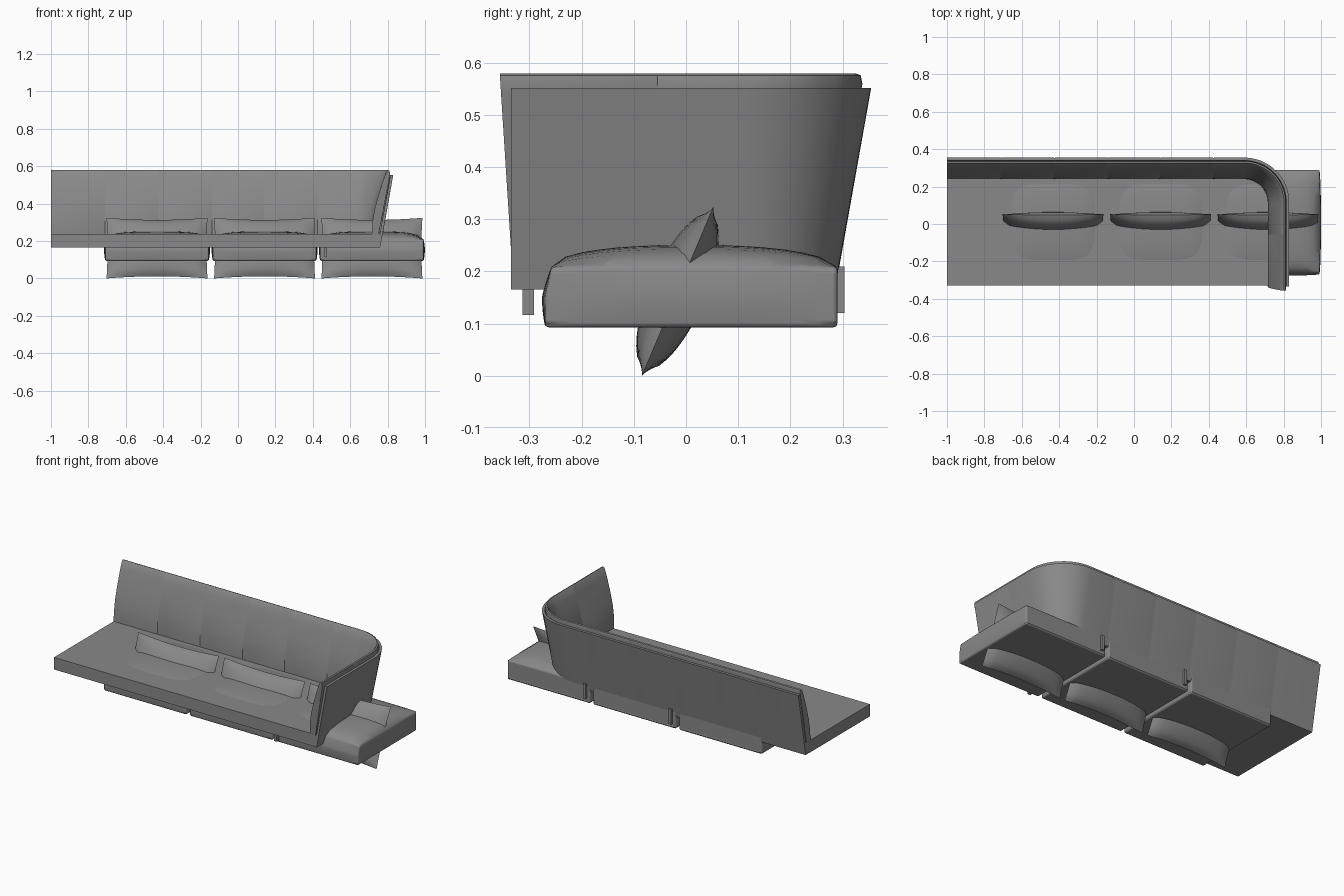
import bpy, bmesh
from math import sin, cos, pi
from mathutils import Matrix, Vector

cube = bpy.data.objects.get("Cube")
if cube:
    bpy.data.objects.remove(cube, do_unlink=True)

GREY = (0.25, 0.25, 0.25, 1)
fabric = bpy.data.materials.new("grey_fabric")
fabric.use_nodes = True
fabric.diffuse_color = GREY
fabric.node_tree.nodes["Principled BSDF"].inputs["Base Color"].default_value = GREY


def finish(bm, name, angle=0.6):
    bmesh.ops.recalc_face_normals(bm, faces=bm.faces)
    mesh = bpy.data.meshes.new(name)
    bm.to_mesh(mesh)
    bm.free()
    ob = bpy.data.objects.new(name, mesh)
    bpy.context.collection.objects.link(ob)
    mesh.materials.append(fabric)
    bpy.ops.object.select_all(action='DESELECT')
    ob.select_set(True)
    bpy.context.view_layer.objects.active = ob
    bpy.ops.object.shade_smooth_by_angle(angle=angle)
    return ob


def box(name, lo, hi):
    lo, hi = Vector(lo), Vector(hi)
    bm = bmesh.new()
    bmesh.ops.create_cube(bm, size=1)
    for v in bm.verts:
        v.co = (lo + hi) / 2 + v.co * (hi - lo)
    return finish(bm, name)


def soft_shape(name, shape, cuts, bevel=0):
    """Subdivided cube remapped by shape(u, v, w), each in -1..1."""
    bm = bmesh.new()
    bmesh.ops.create_cube(bm, size=2)
    bmesh.ops.subdivide_edges(bm, edges=bm.edges[:], cuts=cuts, use_grid_fill=True)
    for v in bm.verts:
        v.co = shape(*v.co)
    bmesh.ops.remove_doubles(bm, verts=bm.verts, dist=0.0002)
    ob = finish(bm, name, 0.9)
    if bevel:
        mod = ob.modifiers.new("soft_edges", 'BEVEL')
        mod.width, mod.segments, mod.angle_limit = bevel, 3, 0.9
    return ob


# Plan line of the back and arm: (x, y, outward x, outward y, is seam)
BACK, SIDE, LEFT, FRONT, R = 0.285, 0.76, -1.0, -0.335, 0.17
SEAM = 0.004
plan = [(LEFT, BACK, 0, 1, False)]
for x in (-0.71, -0.425, -0.14, 0.14, 0.425):
    plan += [(x + o, BACK, 0, 1, o == 0) for o in (-SEAM, 0, SEAM)]
for i in range(17):
    a = pi / 2 * (1 - i / 16)
    plan.append((SIDE - R + R * cos(a), BACK - R + R * sin(a), cos(a), sin(a), i == 8))
plan += [(SIDE, -0.055 + o, 1, 0, o == 0) for o in (SEAM, 0, -SEAM)]
plan.append((SIDE, FRONT, 1, 0, False))


def sweep(name, section, flare):
    """Carry a section of (outward offset, height) along the plan line."""
    bm = bmesh.new()
    mid = sum(d for d, z in section) / len(section)
    rings = []
    for i, (x, y, nx, ny, seam) in enumerate(plan):
        ring = []
        for d, z in section:
            if seam:
                d = mid + (d - mid) * 0.96
            lean = flare * (z - 0.235) / 0.345 if i == len(plan) - 1 else 0
            ring.append(bm.verts.new((x + nx * d, y + ny * d - lean, z)))
        rings.append(ring)
    n = len(section)
    for a, b in zip(rings, rings[1:]):
        for j in range(n):
            bm.faces.new((a[j], a[(j + 1) % n], b[(j + 1) % n], b[j]))
    bm.faces.new(rings[0])
    bm.faces.new(rings[-1])
    return finish(bm, name)


# Leaning outer shell and the padded lining inside it
sweep("back_shell", [(0, 0.165), (0.07, 0.552), (0.055, 0.552), (-0.015, 0.165)], 0)
sweep("back_padding", [(-0.045, 0.235), (-0.043, 0.29), (-0.03, 0.37), (-0.008, 0.45),
                       (0.018, 0.53), (0.033, 0.568), (0.042, 0.579), (0.05, 0.576),
                       (0.053, 0.56), (0.05, 0.54), (-0.008, 0.235)], 0.022)

# Wide platform with its rounded rear corner
bm = bmesh.new()
outline = [(LEFT, -0.33)] + [(x - nx * 0.003, y - ny * 0.003) for x, y, nx, ny, s in plan[:-1]]
outline.append((SIDE - 0.003, -0.33))
base = bm.faces.new([bm.verts.new((x, y, 0.165)) for x, y in outline])
top = bmesh.ops.extrude_face_region(bm, geom=[base])
bmesh.ops.translate(bm, vec=(0, 0, 0.073),
                    verts=[g for g in top["geom"] if isinstance(g, bmesh.types.BMVert)])
finish(bm, "platform")

# Three seat cushions, each with a loose pillow
LEAN = Matrix.Rotation(-0.4, 3, 'X')
for name, cx in (("right", -0.433), ("middle", 0.142), ("left", 0.716)):
    def seat(u, v, w):
        side, roll = 1 - w * w, 1 - u ** 4
        x = cx + u * (0.276 + 0.007 * side * (1 - v ** 4))
        y = 0.01 + v * 0.28
        if v < 0:
            y -= v * v * 0.006 * side * roll - 0.012 * v ** 8 * max(w, 0)
        z = 0.151 + w * 0.058
        if w > 0:
            z += w * 0.042 * ((1 - u ** 4) * (1 - abs(v) ** 2.5)) ** 0.6
        return Vector((x, y, z))

    def pillow(u, v, w):
        puff = max(0, (1 - u * u) * (1 - v * v)) ** 0.55
        x = u * 0.27 * (1 - 0.02 * (1 - v * v))
        z = v * 0.176 * (1 - 0.07 * (1 - u * u))
        return Vector((cx, -0.016, 0.162)) + LEAN @ Vector((x, w * 0.054 * puff, z))

    soft_shape(name + "_seat", seat, 15, 0.01)
    soft_shape(name + "_pillow", pillow, 17)

# Small brackets under the platform
for name, x in (("left", 0.468), ("middle", -0.105)):
    box(name + "_rear_bracket", (x - 0.009, 0.288, 0.12), (x + 0.009, 0.304, 0.21))
box("front_bracket", (0.459, -0.313, 0.117), (0.477, -0.291, 0.168))
